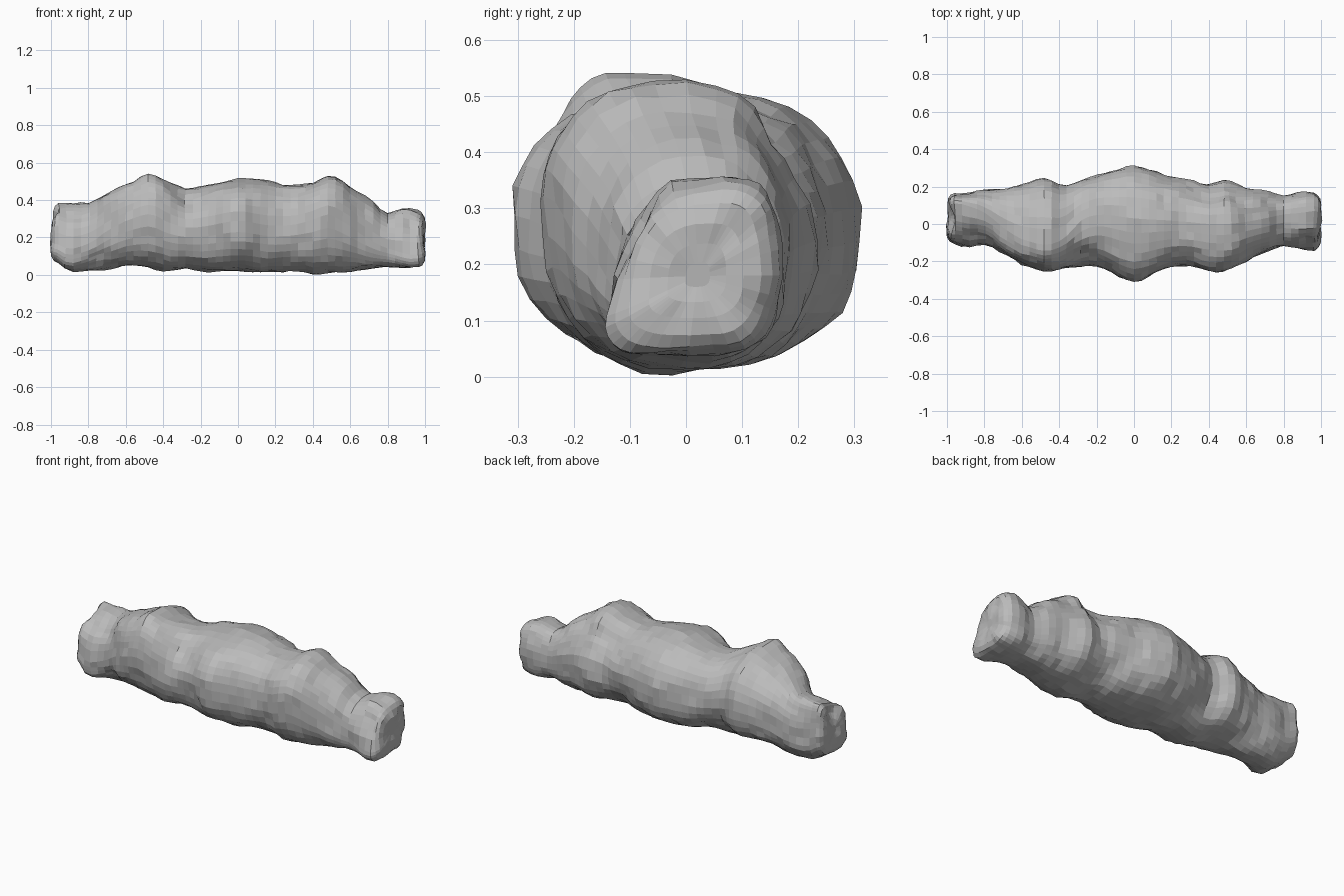
import bpy, bmesh, math
from mathutils import Vector, noise

old = bpy.data.objects.get("Cube")
if old:
    bpy.data.objects.remove(old, do_unlink=True)

SEGMENTS = 36
STEP = 0.04

# Stations along the body, in hundredths:
# x, front y, back y, bottom z, top z, crest y, height of the front edge in percent
STATIONS = [
    (-96, -10, 16, 7, 38, 11, 30), (-90, -12, 16, 2, 38, 10, 33),
    (-80, -12, 18, 2, 39, 6, 40), (-70, -16, 19, 3, 44, -2, 50),
    (-60, -21, 21, 5, 48, -8, 55), (-47, -25, 25, 4, 54, -11, 57),
    (-38, -24, 21, 2, 50, -8, 55), (-28, -23, 24, 3, 46, 2, 52),
    (-18, -23, 27, 2, 48, 5, 52), (0, -31, 31, 2, 51, 3, 55),
    (17, -24, 26, 1, 50, 2, 52), (30, -22, 24, 2, 48, 1, 54),
    (40, -25, 22, 1, 50, 0, 58), (49, -25, 24, 1, 53, 0, 60),
    (60, -20, 20, 2, 48, 1, 52), (70, -15, 18, 3, 41, 3, 42),
    (79, -12, 15, 4, 33, 5, 36), (90, -13, 17, 3, 36, 6, 25),
    (96, -13, 16, 5, 34, 7, 20),
]

# Local lumps (positive) and hollows (negative): centre, radius, amount
LUMPS = [
    ((-0.97, 0.03, 0.31), 0.06, -0.05),
    ((-0.83, -0.07, 0.32), 0.10, -0.03),
    ((-0.75, -0.12, 0.08), 0.08, -0.025),
    ((-0.92, -0.09, 0.05), 0.05, 0.015),
    ((-0.99, -0.03, 0.18), 0.06, 0.01),
    ((-0.25, -0.18, 0.38), 0.10, -0.025),
    ((-0.30, 0.20, 0.10), 0.12, -0.03),
    ((0.30, 0.20, 0.10), 0.12, -0.03),
    ((0.37, 0.16, 0.43), 0.10, -0.03),
    ((0.52, 0.18, 0.42), 0.13, -0.045),
    ((0.94, -0.09, 0.27), 0.07, -0.03),
    ((0.94, -0.12, 0.07), 0.05, 0.02),
    ((0.95, 0.12, 0.32), 0.05, 0.015),
]


def smooth(a, b, c, d, t):
    """Smooth curve from b to c."""
    return b + 0.5 * t * (c - a + t * (2*a - 5*b + 4*c - d + t * (3*(b - c) + d - a)))


def station(x):
    """Section sizes at any x."""
    last = len(STATIONS) - 1
    i = max(k for k in range(last) if STATIONS[k][0] <= x * 100 + 1e-6)
    rows = [STATIONS[min(max(i + k, 0), last)] for k in (-1, 0, 1, 2)]
    t = (x * 100 - rows[1][0]) / (rows[2][0] - rows[1][0])
    return [smooth(*column, t) / 100 for column in list(zip(*rows))[1:]]


def section(x):
    """Lopsided rounded outline made of four quarter curves."""
    front, back, bottom, top, crest, edge = station(x)
    height = top - bottom
    low = (front + back) / 2 - 0.01
    front_z, back_z = bottom + edge * height, bottom + 0.45 * height
    power = 0.85 - 0.15 * abs(x) ** 3
    points = []
    for k in range(SEGMENTS):
        angle = 2 * math.pi * k / SEGMENTS
        c, s = math.cos(angle), math.sin(angle)
        side_y, side_z = (back, back_z) if c >= 0 else (front, front_z)
        peak_y, peak_z = (crest, top) if s >= 0 else (low, bottom)
        y = peak_y + (side_y - peak_y) * abs(c) ** power
        z = side_z + (peak_z - side_z) * abs(s) ** power
        points.append(Vector((x, y, z)))
    return points


def cap_ring(points, scale, shift):
    """Shrunken copy of an end outline, moved along x."""
    middle = sum(points, Vector()) / len(points)
    return [middle + (p - middle) * scale + Vector((shift, 0, 0)) for p in points]


def lump_amount(p):
    """How far a point moves out along its normal."""
    amount = 0.012 * noise.noise(p * 9) + 0.008 * noise.noise(p * 21)
    for centre, radius, strength in LUMPS:
        distance = (p - Vector(centre)).length / radius
        amount += strength * math.exp(-distance * distance)
    return amount


# Rings from end to end, with rounded caps
start, end = STATIONS[0][0] / 100, STATIONS[-1][0] / 100
count = round((end - start) / STEP)
rings = [section(start + (end - start) * k / count) for k in range(count + 1)]
CAP = ((0.93, 0.018), (0.8, 0.032), (0.58, 0.038), (0.36, 0.038), (0.15, 0.036))
left_caps = [cap_ring(rings[-1], scale, shift) for scale, shift in CAP]
right_caps = [cap_ring(rings[0], scale, -shift) for scale, shift in CAP]
rings = right_caps[::-1] + rings + left_caps

# Skin the rings
bm = bmesh.new()
loops = [[bm.verts.new(p) for p in ring] for ring in rings]
for a, b in zip(loops, loops[1:]):
    for k in range(SEGMENTS):
        n = (k + 1) % SEGMENTS
        bm.faces.new((a[k], a[n], b[n], b[k]))
bm.faces.new(loops[0])
bm.faces.new(loops[-1])
bmesh.ops.recalc_face_normals(bm, faces=bm.faces)
bm.normal_update()

# Lumps and hollows
moves = [(v, v.normal * lump_amount(v.co)) for v in bm.verts]
for v, move in moves:
    v.co += move
    v.co.z = max(v.co.z, 0)

mesh = bpy.data.meshes.new("lumpy_body")
bm.to_mesh(mesh)
bm.free()
body = bpy.data.objects.new("lumpy_body", mesh)
bpy.context.collection.objects.link(body)

# One plain grey
grey = bpy.data.materials.new("plain_grey")
grey.use_nodes = True
colour = (0.5, 0.5, 0.5, 1)
grey.diffuse_color = colour
grey.node_tree.nodes["Principled BSDF"].inputs["Base Color"].default_value = colour
mesh.materials.append(grey)
